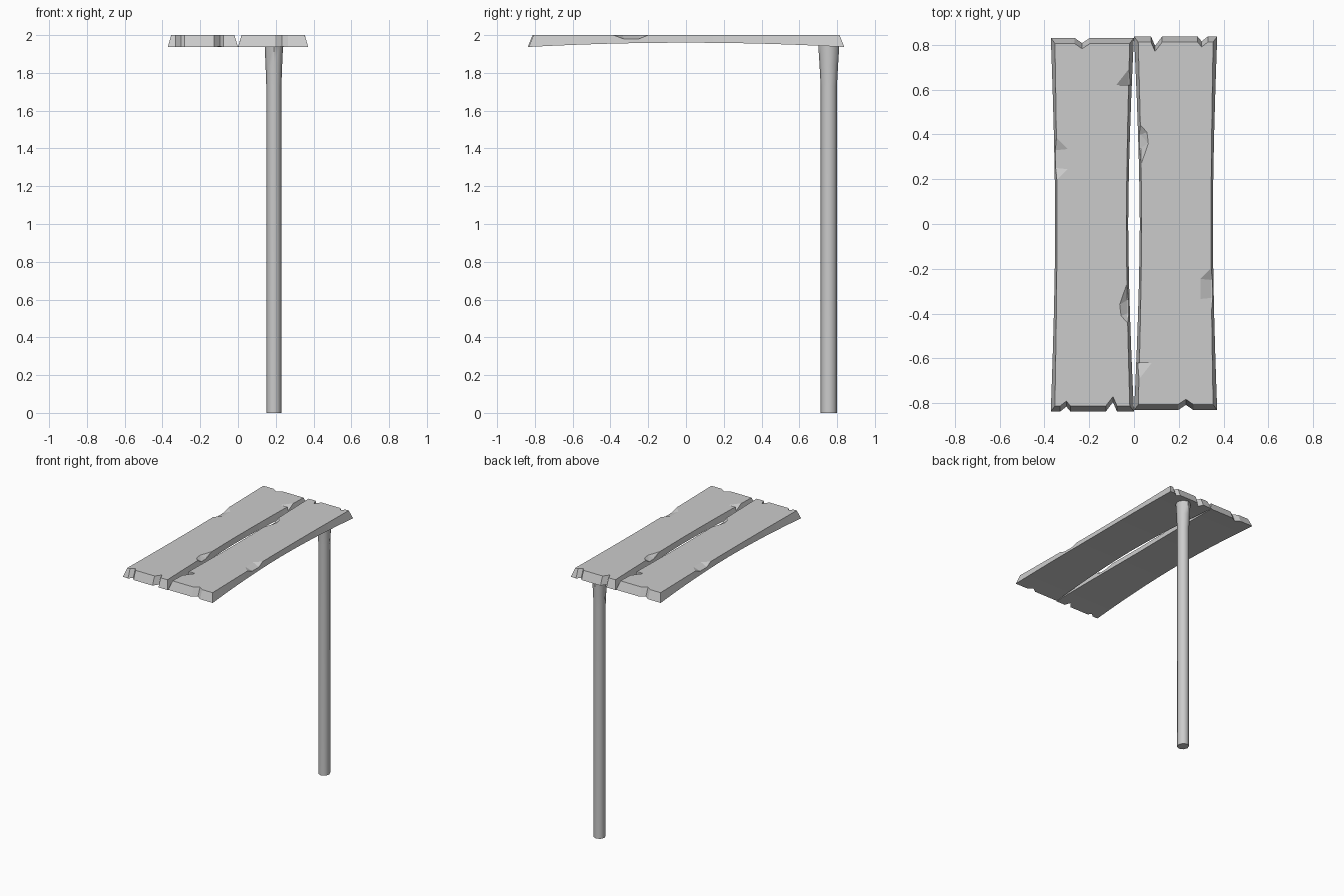
import bpy, bmesh, math

if "Cube" in bpy.data.objects:
    bpy.data.objects.remove(bpy.data.objects["Cube"])

FRONT, BACK, ROWS = -0.838, 0.832, 10


def make_object(name, bm):
    bmesh.ops.recalc_face_normals(bm, faces=bm.faces)
    mesh = bpy.data.meshes.new(name)
    bm.to_mesh(mesh)
    bm.free()
    obj = bpy.data.objects.new(name, mesh)
    bpy.context.collection.objects.link(obj)
    return obj


def side_x(side, y, top):
    # plank waist: ends are wider than the middle, underside wider than top
    t = min(1, abs(y) / 0.84) ** 1.6
    inset = (0.008 + 0.010 * t) if top else 0
    if side < 0:
        return -0.352 - 0.020 * t + inset
    return -0.026 + 0.026 * t - inset


def layer(bm, top):
    inset = 0.025 if top else 0
    y0, y1 = FRONT + inset, BACK - inset

    def vert(x, y):
        z = 2.0 if top else 1.937 + 0.023 * (1 - (y / 0.84) ** 2)
        return bm.verts.new((x, y, z))

    def end(y, inward, notches):
        pts = [vert(side_x(-1, y, top), y)]
        for x, left, right, depth in notches:
            pts += [vert(x - left, y), vert(x, y + inward * depth), vert(x + right, y)]
        return pts + [vert(side_x(1, y, top), y)]

    front = end(y0, 1, [(-0.302, 0.028, 0.018, 0.022), (-0.094, 0.032, 0.018, 0.042)])
    back = end(y1, -1, [(-0.232, 0.034, 0.036, 0.024)])
    ys = [-0.70 + 1.40 * i / ROWS for i in range(ROWS + 1)]
    left = [vert(side_x(-1, y, top), y) for y in ys]
    right = [vert(side_x(1, y, top), y) for y in ys]
    bm.faces.new(front + [right[0], left[0]])
    bm.faces.new(back + [right[-1], left[-1]])
    for i in range(ROWS):
        bm.faces.new((left[i], right[i], right[i + 1], left[i + 1]))
    return front + right + back[::-1] + left[::-1]


def chip(direction, rim, low):
    # convex wedge removed from a top edge, extended up and outward
    bm = bmesh.new()
    pts = [(x, y, 2.0) for x, y in rim] + low
    for x, y, z in pts:
        bm.verts.new((x, y, z))
    for x, y, z in low + [(*rim[0], 2.0), (*rim[-1], 2.0)]:
        bm.verts.new((x + direction * 0.06, y, z))
    for x, y, z in pts:
        bm.verts.new((x, y, z + 0.03))
    for x, y in (rim[0], rim[-1]):
        bm.verts.new((x + direction * 0.06, y, 2.03))
    hull = bmesh.ops.convex_hull(bm, input=bm.verts)
    loose = {g for g in hull["geom_interior"] + hull["geom_unused"]
             if isinstance(g, bmesh.types.BMVert)}
    bmesh.ops.delete(bm, geom=list(loose), context='VERTS')
    cutter = make_object("chip_cutter", bm)
    cutter.hide_render = True
    return cutter


# Left plank
bm = bmesh.new()
lower, upper = layer(bm, False), layer(bm, True)
n = len(lower)
for i in range(n):
    j = (i + 1) % n
    bm.faces.new((lower[i], lower[j], upper[j], upper[i]))
plank = make_object("left_plank", bm)

# Worn chips along the plank edges
cutters = [
    chip(-1, [(-0.345, 0.385), (-0.297, 0.335), (-0.297, 0.245), (-0.342, 0.20)],
         [(-0.345, 0.33, 1.98), (-0.345, 0.25, 1.98)]),
    chip(1, [(-0.033, -0.27), (-0.064, -0.36), (-0.058, -0.41), (-0.031, -0.44)],
         [(-0.03, -0.34, 1.978), (-0.03, -0.40, 1.978)]),
    chip(1, [(-0.025, 0.69), (-0.08, 0.62), (-0.025, 0.62)],
         [(-0.025, 0.622, 1.972)]),
]
for c in cutters:
    mod = plank.modifiers.new("chip", 'BOOLEAN')
    mod.operation, mod.solver, mod.object = 'DIFFERENCE', 'EXACT', c
deps = bpy.context.evaluated_depsgraph_get()
carved = bpy.data.meshes.new_from_object(plank.evaluated_get(deps))
plank.modifiers.clear()
plank.data = carved
for c in cutters:
    bpy.data.objects.remove(c)

# Right plank is the same board turned half round
right = bpy.data.objects.new("right_plank", carved.copy())
right.rotation_euler.z = math.pi
bpy.context.collection.objects.link(right)

# Post with flared head
bm = bmesh.new()
SIDES = 8
rings = []
for z, rx, ry in [(0, 0.040, 0.043), (1.73, 0.040, 0.043), (1.84, 0.044, 0.049), (1.95, 0.049, 0.056)]:
    rings.append([bm.verts.new((0.19 + rx * math.cos(a), 0.756 + ry * math.sin(a), z))
                  for a in (2 * math.pi * k / SIDES for k in range(SIDES))])
for a, b in zip(rings, rings[1:]):
    for k in range(SIDES):
        m = (k + 1) % SIDES
        bm.faces.new((a[k], a[m], b[m], b[k]))
bm.faces.new(rings[0])
bm.faces.new(rings[-1])
post = make_object("post", bm)
bpy.ops.object.select_all(action='DESELECT')
post.select_set(True)
bpy.context.view_layer.objects.active = post
bpy.ops.object.shade_smooth_by_angle(angle=math.radians(50))
